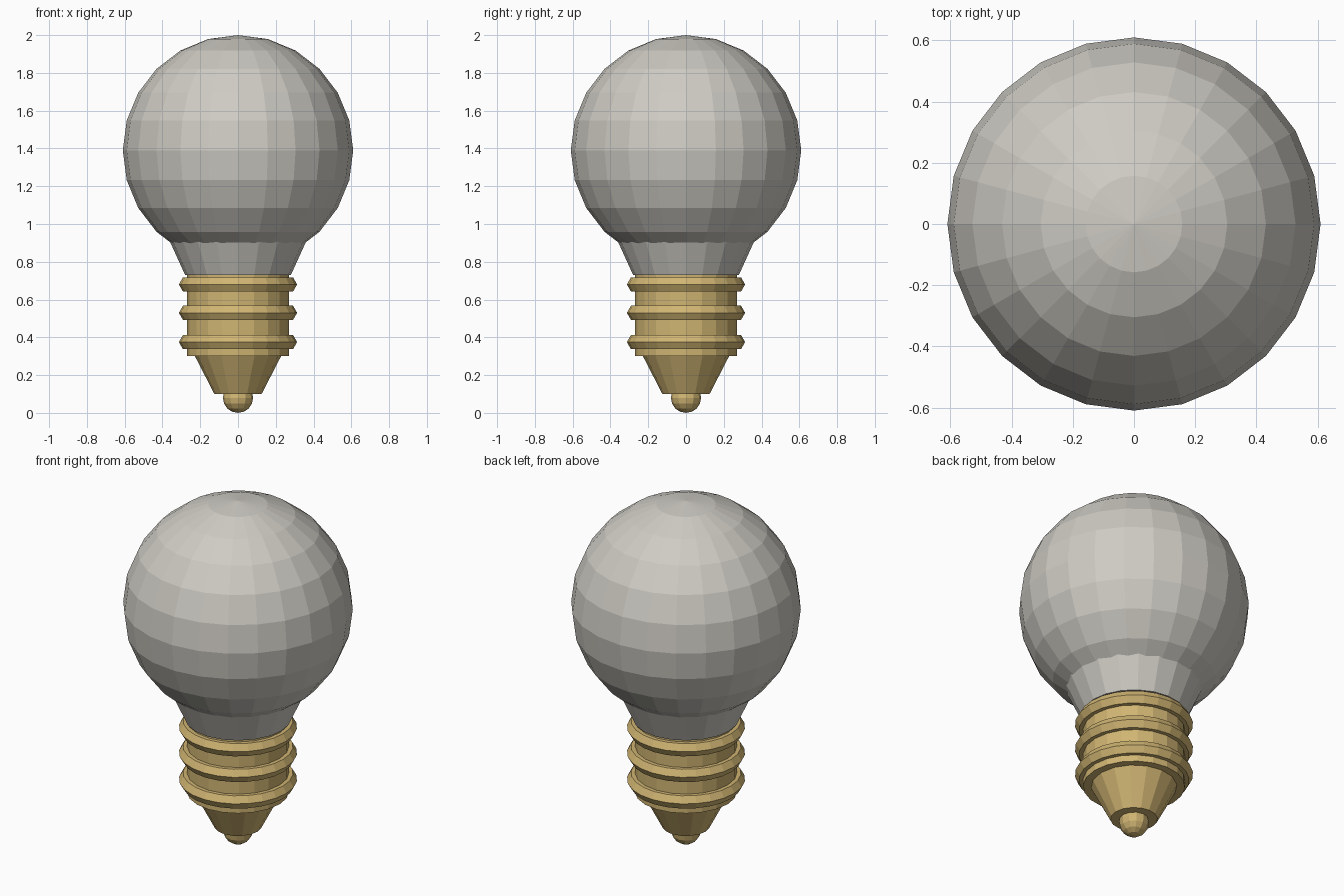
import bpy, bmesh, math

cube = bpy.data.objects.get("Cube")
if cube:
    bpy.data.objects.remove(cube, do_unlink=True)


def material(name, rgb):
    mat = bpy.data.materials.new(name)
    mat.use_nodes = True
    colour = (*rgb, 1.0)
    mat.diffuse_color = colour
    mat.node_tree.nodes["Principled BSDF"].inputs["Base Color"].default_value = colour
    return mat


glass = material("warm grey glass", (0.62, 0.60, 0.55))
brass = material("brass", (0.63, 0.46, 0.17))


def lathe(name, profile, sides, mat, closed=False):
    """Spin (radius, height) points about z; flat caps close open ends."""
    bm = bmesh.new()
    rings = []
    for r, z in profile:
        if r < 1e-5:
            rings.append([bm.verts.new((0, 0, z))] * sides)
        else:
            rings.append([bm.verts.new((r * math.cos(math.tau * i / sides),
                                        r * math.sin(math.tau * i / sides), z))
                          for i in range(sides)])
    pairs = list(zip(rings, rings[1:]))
    if closed:
        pairs.append((rings[-1], rings[0]))
    for low, high in pairs:
        for i in range(sides):
            j = (i + 1) % sides
            corners = list(dict.fromkeys((low[i], low[j], high[j], high[i])))
            bm.faces.new(corners)
    if not closed:
        for ring in (rings[0], rings[-1]):
            if len(set(ring)) > 1:
                bm.faces.new(ring)
    bmesh.ops.recalc_face_normals(bm, faces=bm.faces)
    mesh = bpy.data.meshes.new(name)
    bm.to_mesh(mesh)
    bm.free()
    mesh.materials.append(mat)
    obj = bpy.data.objects.new(name, mesh)
    bpy.context.collection.objects.link(obj)
    return obj


def arc(radius, centre_z, steps):
    """Half circle from bottom pole to top pole."""
    return [(radius * math.sin(math.pi * k / steps),
             centre_z - radius * math.cos(math.pi * k / steps))
            for k in range(steps + 1)]


# Glass globe and the flared neck beneath it
lathe("globe", arc(0.61, 1.39, 12), 24, glass)
lathe("neck", [(0.28, 0.73), (0.38, 0.95)], 20, glass)

# Screw base with three hexagonal-section thread rings
lathe("screw_base", [(0.27, 0.30), (0.27, 0.73)], 20, brass)
for n, z in enumerate((0.375, 0.53, 0.68), 1):
    section = [(0.27 + 0.043 * math.cos(math.tau * k / 6),
                z + 0.043 * math.sin(math.tau * k / 6)) for k in range(6)]
    lathe(f"thread_ring_{n}", section, 24, brass, closed=True)

# Tapered foot and contact tip
lathe("tapered_foot", [(0.125, 0.10), (0.228, 0.30)], 16, brass)
lathe("contact_tip", arc(0.08, 0.08, 8), 12, brass)
